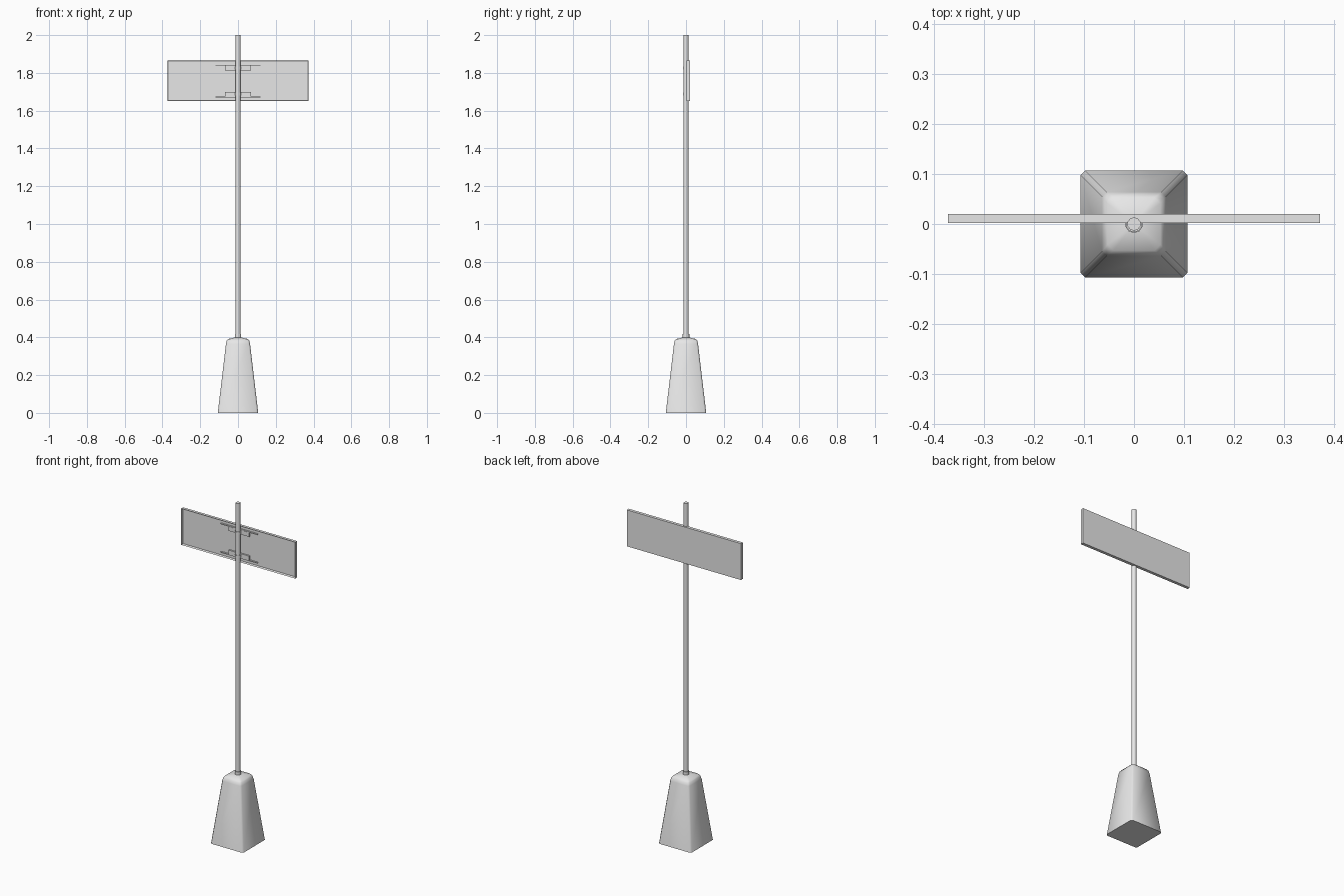
import bpy, bmesh, math
from mathutils import Vector

cube = bpy.data.objects.get("Cube")
if cube:
    bpy.data.objects.remove(cube, do_unlink=True)

grey = bpy.data.materials.new("light_grey")
grey.use_nodes = True
grey.diffuse_color = (0.8, 0.8, 0.8, 1)
grey.node_tree.nodes["Principled BSDF"].inputs["Base Color"].default_value = (0.8, 0.8, 0.8, 1)


def finish(name, bm, smooth_angle=None):
    bmesh.ops.recalc_face_normals(bm, faces=bm.faces)
    mesh = bpy.data.meshes.new(name)
    bm.to_mesh(mesh)
    bm.free()
    mesh.materials.append(grey)
    obj = bpy.data.objects.new(name, mesh)
    bpy.context.collection.objects.link(obj)
    if smooth_angle:
        bpy.ops.object.select_all(action='DESELECT')
        obj.select_set(True)
        bpy.context.view_layer.objects.active = obj
        bpy.ops.object.shade_smooth_by_angle(angle=math.radians(smooth_angle))
    return obj


def box(name, low, high):
    bm = bmesh.new()
    bmesh.ops.create_cube(bm, size=1)
    low, high = Vector(low), Vector(high)
    for v in bm.verts:
        v.co = (low + high) / 2 + v.co * (high - low)
    return finish(name, bm)


def cylinder(name, radius, z0, z1, sides=10):
    bm = bmesh.new()
    bmesh.ops.create_cone(bm, cap_ends=True, segments=sides, radius1=radius,
                          radius2=radius, depth=z1 - z0)
    bmesh.ops.translate(bm, verts=bm.verts, vec=(0, 0, (z0 + z1) / 2))
    return finish(name, bm, 40)


# Tapered foot: chamfered square rings bridged upwards, with a low domed top
def foot(profile):
    bm = bmesh.new()
    rings = []
    for half, chamfer, z in profile:
        ring = []
        for sx, sy in ((1, 1), (-1, 1), (-1, -1), (1, -1)):
            pair = [(half, half - chamfer), (half - chamfer, half)]
            if sx * sy < 0:
                pair.reverse()
            ring += [bm.verts.new((sx * x, sy * y, z)) for x, y in pair]
        rings.append(ring)
    for a, b in zip(rings, rings[1:]):
        for i in range(len(a)):
            j = (i + 1) % len(a)
            bm.faces.new((a[i], a[j], b[j], b[i]))
    bm.faces.new(rings[0])
    bm.faces.new(rings[-1])
    return finish("base", bm, 50)


foot([(0.107, 0.009, 0), (0.064, 0.009, 0.365), (0.06, 0.01, 0.382),
      (0.053, 0.012, 0.391), (0.015, 0.004, 0.4)])

# Pole and the collar where it enters the foot
cylinder("pole", 0.0135, 0.39, 2.0)
cylinder("collar", 0.018, 0.39, 0.418)

# Sign panel: shallow tray, open towards the pole
bm = bmesh.new()
bmesh.ops.create_cube(bm, size=1)
for v in bm.verts:
    v.co = Vector((v.co.x * 0.745, 0.011 + v.co.y * 0.018, 1.758 + v.co.z * 0.215))
bm.faces.ensure_lookup_table()
front = min(bm.faces, key=lambda f: f.calc_center_median().y)
bmesh.ops.inset_region(bm, faces=[front], thickness=0.004)
bmesh.ops.translate(bm, verts=front.verts, vec=(0, 0.014, 0))
finish("sign_panel", bm)

# Two mirrored clamps: rail on the panel, backing plate and band round the pole
for name, z, side in (("upper", 1.826, 1), ("lower", 1.687, -1)):
    rail = sorted((z + side * 0.012, z + side * 0.017))
    box(name + "_rail", (-0.12, 0.008, rail[0]), (0.12, 0.017, rail[1]))
    box(name + "_clamp_plate", (-0.068, 0.007, z - 0.0125), (0.068, 0.017, z + 0.0125))
    cylinder(name + "_clamp_band", 0.0165, z - 0.008, z + 0.008)
